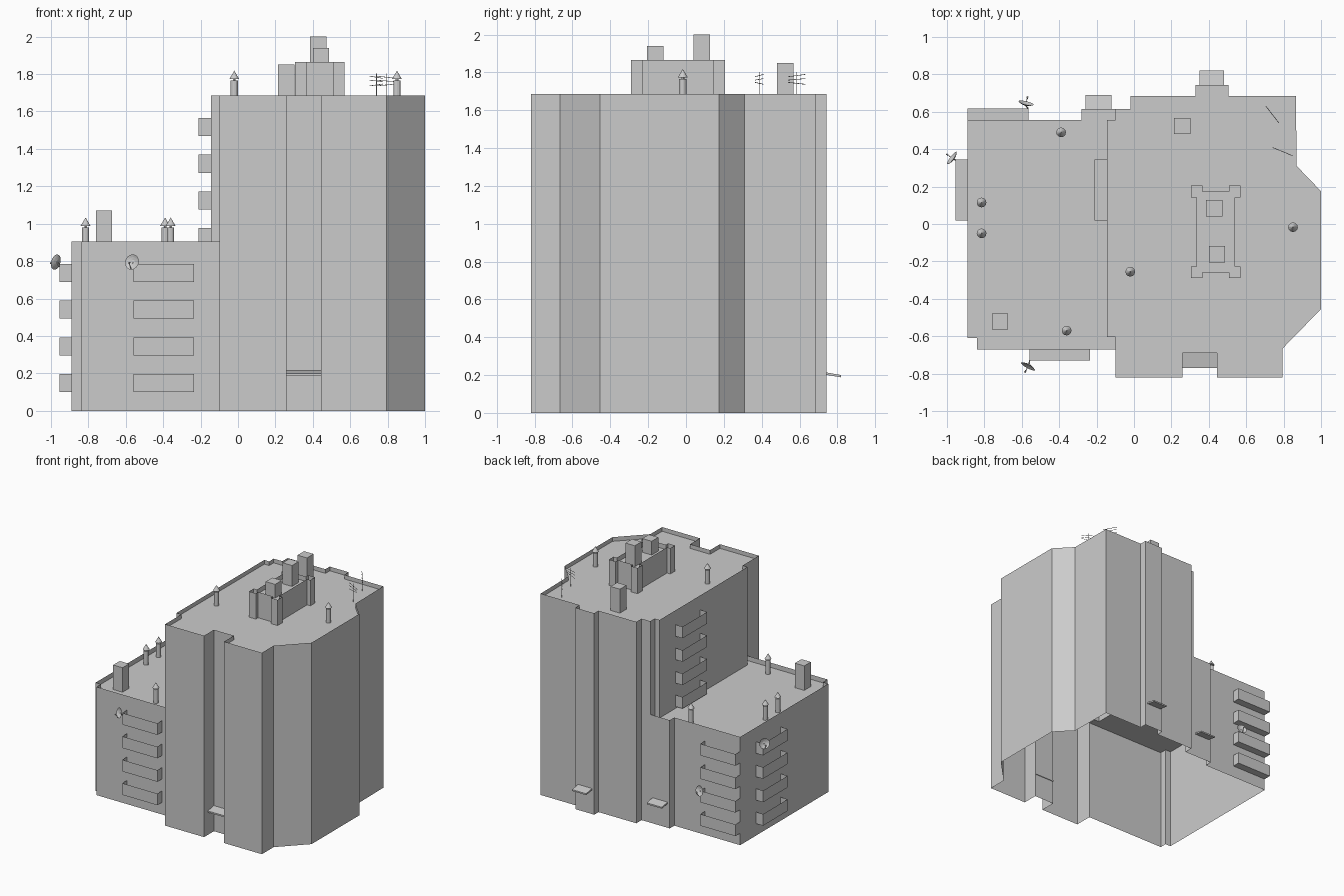
import bpy, bmesh, math
from mathutils import Vector, Matrix

if "Cube" in bpy.data.objects:
    bpy.data.objects.remove(bpy.data.objects["Cube"])


def finish(name, bm):
    me = bpy.data.meshes.new(name)
    bm.to_mesh(me)
    bm.free()
    ob = bpy.data.objects.new(name, me)
    bpy.context.collection.objects.link(ob)
    return ob


def wall(bm, pts, z0, z1, closed=False):
    """Vertical single-sheet wall along a plan outline."""
    ring = pts + pts[:1] if closed else pts
    for a, b in zip(ring, ring[1:]):
        bm.faces.new([bm.verts.new(p) for p in
                      ((*a, z0), (*b, z0), (*b, z1), (*a, z1))])


def slab(bm, pts, z):
    bm.faces.new([bm.verts.new((*p, z)) for p in pts])


def box(bm, lo, hi):
    lo, hi = Vector(lo), Vector(hi)
    m = Matrix.Translation((lo + hi) / 2) @ Matrix.Diagonal((*(hi - lo), 1))
    bmesh.ops.create_cube(bm, size=1, matrix=m)


def rod(bm, a, b, r1, r2=None, seg=6):
    a, b = Vector(a), Vector(b)
    d = b - a
    m = Matrix.Translation((a + b) / 2) @ d.to_track_quat('Z', 'Y').to_matrix().to_4x4()
    bmesh.ops.create_cone(bm, cap_ends=True, segments=seg, radius1=r1,
                          radius2=r1 if r2 is None else r2, depth=d.length, matrix=m)


def weld(bm):
    bmesh.ops.remove_doubles(bm, verts=bm.verts, dist=0.0005)


TOWER_TOP, TOWER_ROOF = 1.685, 1.65
WING_TOP, WING_ROOF = 0.905, 0.865

# tower plan: outer part reaches the ground, the inner side rises from the wing roof
outer = [(-.10, -.67), (-.10, -.82), (.26, -.82), (.26, -.69), (.445, -.69),
         (.445, -.82), (.795, -.82), (.795, -.665), (1.0, -.455), (1.0, .175),
         (.87, .31), (.865, .685), (.505, .685), (.505, .742), (.33, .742),
         (.33, .685), (-.02, .685), (-.02, .615), (-.10, .615)]
inner = [(-.10, .615), (-.10, .555), (-.145, .555), (-.145, -.605),
         (-.10, -.605), (-.10, -.67)]
wing = [(-.10, .615), (-.28, .615), (-.28, .555), (-.89, .555), (-.89, -.61),
        (-.84, -.61), (-.84, -.67), (-.10, -.67)]

bm = bmesh.new()
wall(bm, outer, 0, TOWER_TOP)
wall(bm, inner, WING_ROOF, TOWER_TOP)
slab(bm, outer + inner[1:-1], TOWER_ROOF)
finish("tower", bm)

bm = bmesh.new()
wall(bm, wing, 0, WING_TOP)
slab(bm, wing + inner[-2:0:-1], WING_ROOF)
finish("low_wing", bm)

# penthouse with corner piers and a sunken roof
cx, cy = .4375, -.0425
quarter = [(.1025, .10), (.1325, .10), (.1325, .2475), (.07, .2475), (.07, .2175)]
quarter[1:2] = [(.1325, .185)]
quarter[0] = (.1025, .185)
plan = []
for sx, sy in ((1, 1), (-1, 1), (-1, -1), (1, -1)):
    q = quarter if sx * sy > 0 else quarter[::-1]
    plan += [(cx + sx * x, cy + sy * y) for x, y in q]
bm = bmesh.new()
wall(bm, plan, TOWER_ROOF, 1.865, True)
slab(bm, plan, 1.825)
weld(bm)
finish("penthouse", bm)

# square chimneys: x, y of low corner, base, top
bm = bmesh.new()
for x, y, z0, z1 in ((.385, .04, 1.825, 2.0), (.40, -.205, 1.825, 1.94),
                     (.215, .48, TOWER_ROOF, 1.85), (-.76, -.565, WING_ROOF, 1.07)):
    box(bm, (x, y, z0), (x + .087, y + .087, z1))
finish("chimneys", bm)

# balconies: floor and parapet sheets, four storeys per stack
stacks = {
    "front_balconies": ([(-.56, -.67), (-.56, -.73), (-.235, -.73), (-.235, -.67)], .1),
    "back_balconies": ([(-.565, .555), (-.565, .618), (-.89, .618), (-.89, .555)], .1),
    "left_balconies": ([(-.89, .345), (-.955, .345), (-.955, .02), (-.89, .02)], .1),
    "tower_balconies": ([(-.145, .345), (-.21, .345), (-.21, .02), (-.145, .02)], .88),
}
for name, (pts, base) in stacks.items():
    bm = bmesh.new()
    for i in range(4):
        z = base + i * .196
        wall(bm, pts, z, z + .097)
        slab(bm, pts, z)
    weld(bm)
    finish(name, bm)

# sloping entrance canopies: x range, wall y, outer y
bm = bmesh.new()
for x0, x1, y0, y1 in ((.26, .445, -.685, -.77), (.35, .48, .735, .82),
                       (-.26, -.12, .61, .69)):
    ends = [[bm.verts.new((x, y, z)) for y, z in
             ((y0, .202), (y1, .188), (y1, .200), (y0, .215))] for x in (x0, x1)]
    bm.faces.new(ends[0])
    bm.faces.new(ends[1][::-1])
    for i in range(4):
        j = (i + 1) % 4
        bm.faces.new((ends[0][j], ends[0][i], ends[1][i], ends[1][j]))
bmesh.ops.recalc_face_normals(bm, faces=bm.faces)
finish("entrance_canopies", bm)

# vent pipes with conical caps
bm = bmesh.new()
for x, y, z in ((-.02, -.255, TOWER_ROOF), (.85, -.017, TOWER_ROOF),
                (-.39, .49, WING_ROOF), (-.815, .115, WING_ROOF),
                (-.815, -.05, WING_ROOF), (-.36, -.57, WING_ROOF)):
    rod(bm, (x, y, z), (x, y, z + .115), .019, seg=12)
    rod(bm, (x, y, z + .115), (x, y, z + .128), .008, seg=6)
    rod(bm, (x, y, z + .124), (x, y, z + .168), .026, 0, 12)
finish("vent_pipes", bm)

# roof aerials: mast with three slanted bars
bm = bmesh.new()
for x, y, dx, dy in ((.74, .585, .035, -.045), (.795, .387, .053, -.022)):
    rod(bm, (x, y, TOWER_ROOF), (x, y, 1.803), .002, seg=5)
    for z, tilt in ((1.783, -.006), (1.763, -.004), (1.742, .005)):
        rod(bm, (x - dx, y - dy, z - tilt), (x + dx, y + dy, z + tilt), .0018, seg=5)
finish("aerials", bm)

# satellite dishes: shallow bowl, feed arm and wall bracket
rings = ((.014, -.012), (.029, -.007), (.042, 0))
for name, pos, n, mount in (
        ("front_dish", (-.567, -.762, .795), (-.47, -.88, .22), (-.558, -.73, .77)),
        ("left_dish", (-.974, .353, .795), (-.8, .6, .22), (-.955, .343, .77)),
        ("back_dish", (-.577, .647, .405), (.23, .97, .22), (-.567, .618, .38))):
    m = Matrix.Translation(pos) @ Vector(n).to_track_quat('Z', 'Y').to_matrix().to_4x4()
    bm = bmesh.new()
    prev = None
    for r, h in rings:
        cur = [bm.verts.new(m @ Vector((r * math.cos(a), r * math.sin(a), h)))
               for a in (math.tau * k / 16 for k in range(16))]
        if prev:
            for k in range(16):
                j = (k + 1) % 16
                bm.faces.new((prev[k], prev[j], cur[j], cur[k]))
        else:
            bm.faces.new(cur)
        prev = cur
    back = m @ Vector((0, 0, -.012))
    rod(bm, back, mount, .004)
    rod(bm, m @ Vector((0, -.04, 0)), m @ Vector((0, -.012, .03)), .002)
    rod(bm, m @ Vector((0, -.014, .033)), m @ Vector((0, -.008, .024)), .005)
    finish(name, bm)
